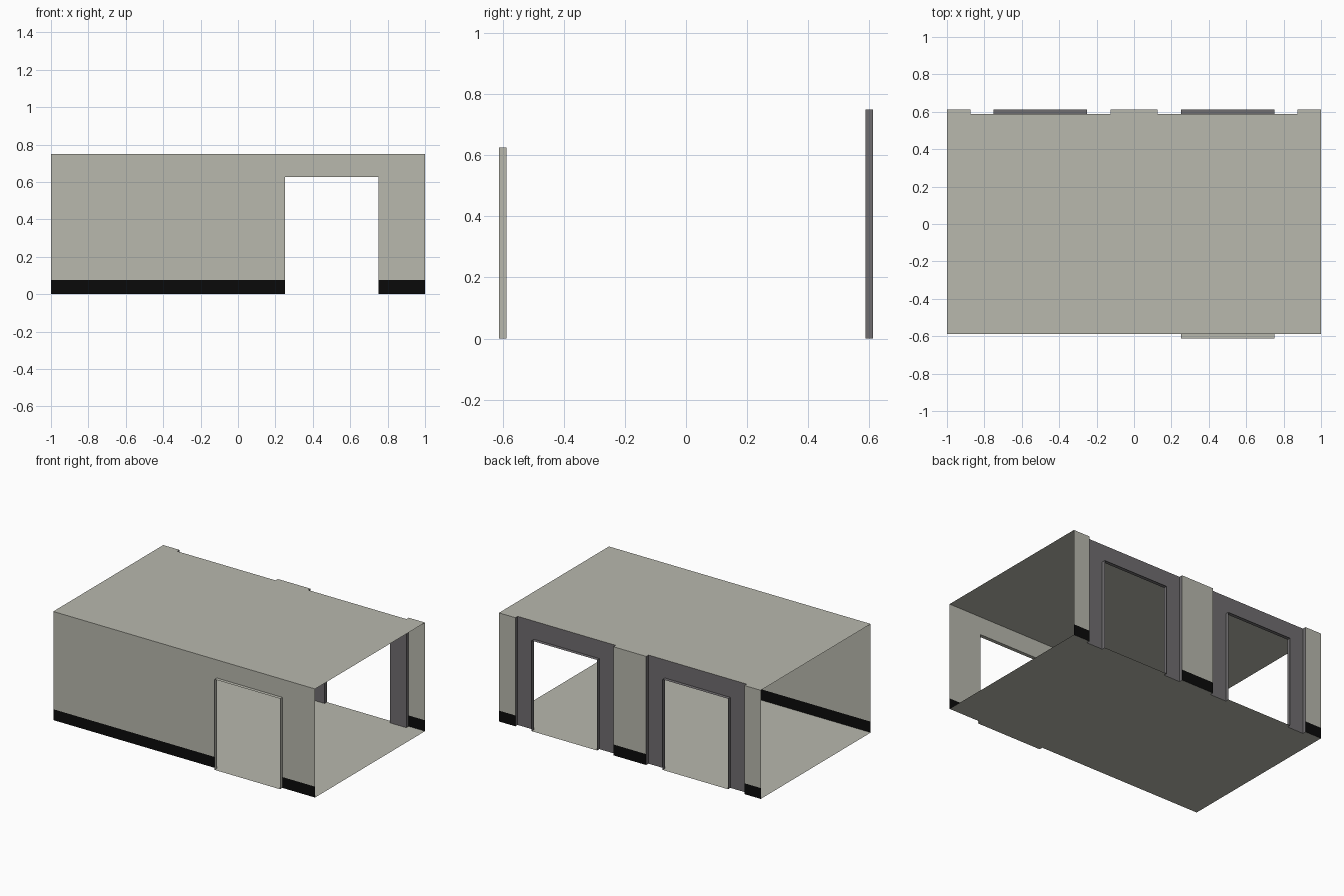
import bpy

old = bpy.data.objects.get("Cube")
if old:
    bpy.data.objects.remove(old, do_unlink=True)


def material(name, rgb):
    m = bpy.data.materials.new(name)
    m.use_nodes = True
    col = (*rgb, 1)
    m.diffuse_color = col
    bsdf = m.node_tree.nodes["Principled BSDF"]
    bsdf.inputs["Base Color"].default_value = col
    bsdf.inputs["Roughness"].default_value = 0.9
    return m


LIGHT = material("warm light grey", (0.48, 0.48, 0.42))
DARK = material("dark grey", (0.16, 0.153, 0.16))
BLACK = material("black trim", (0.003, 0.003, 0.003))

HEIGHT, DOOR_TOP, TRIM_TOP = 0.75, 0.625, 0.075
INNER, OUTER = 0.5875, 0.6125
DOOR = 0.25        # half width of a doorway
BAY = 0.375        # half width of a dark wall bay


def sheet(name, quads, mats):
    """Thin surface from quads; faces below the trim line take the second colour."""
    verts = [v for q in quads for v in q]
    faces = [range(i, i + 4) for i in range(0, len(verts), 4)]
    me = bpy.data.meshes.new(name)
    me.from_pydata(verts, [], [list(f) for f in faces])
    for m in mats:
        me.materials.append(m)
    if len(mats) > 1:
        for p in me.polygons:
            p.material_index = int(p.center.z < TRIM_TOP)
    ob = bpy.data.objects.new(name, me)
    bpy.context.collection.objects.link(ob)
    return ob


def upright(x0, x1, y, z0, z1):
    q = [(x0, y, z0), (x1, y, z0), (x1, y, z1), (x0, y, z1)]
    return q if y < 0 else q[::-1]


def flat(x0, x1, y0, y1, z, up=True):
    q = [(x0, y0, z), (x1, y0, z), (x1, y1, z), (x0, y1, z)]
    return q if up else q[::-1]


def side(x, y0, y1, z1):
    return [(x, y0, 0), (x, y1, 0), (x, y1, z1), (x, y0, z1)]


def trimmed(x0, x1, y):
    return [upright(x0, x1, y, 0, TRIM_TOP), upright(x0, x1, y, TRIM_TOP, HEIGHT)]


def door_lining(name, x, sign, mat):
    """Shallow open sleeve around a doorway."""
    a, b = sorted((sign * INNER, sign * OUTER))
    l, r = x - DOOR, x + DOOR
    sheet(name, [side(l, a, b, DOOR_TOP), side(r, a, b, DOOR_TOP)[::-1],
                 flat(l, r, a, b, DOOR_TOP)], [mat])
    sheet(name + "_sill", [flat(l, r, a, b, 0)], [LIGHT])


# Floor and ceiling
sheet("floor", [flat(-1, 1, -INNER, INNER, 0, False)], [LIGHT])
sheet("ceiling", [flat(-1, 1, -INNER, INNER, HEIGHT)], [LIGHT])

# Front wall with one doorway
fx = 0.5
sheet("front_wall",
      trimmed(-1, fx - DOOR, -INNER) + trimmed(fx + DOOR, 1, -INNER)
      + [upright(fx - DOOR, fx + DOOR, -INNER, DOOR_TOP, HEIGHT)], [LIGHT, BLACK])
door_lining("front_door_lining", fx, -1, LIGHT)

# Back pillars standing proud of the bays
for name, x0, x1 in (("right", -1, -0.5 - BAY), ("middle", -0.5 + BAY, 0.5 - BAY),
                     ("left", 0.5 + BAY, 1)):
    sheet(f"back_pillar_{name}", trimmed(x0, x1, OUTER), [LIGHT, BLACK])
    sheet(f"back_pillar_{name}_caps", [flat(x0, x1, INNER, OUTER, HEIGHT),
                                       flat(x0, x1, INNER, OUTER, 0, False)], [LIGHT])

# Dark back bays with doorways and the returns beside them
for name, x in (("right", -0.5), ("left", 0.5)):
    sheet(f"back_bay_{name}",
          [upright(x - BAY, x - DOOR, INNER, 0, HEIGHT),
           upright(x + DOOR, x + BAY, INNER, 0, HEIGHT),
           upright(x - DOOR, x + DOOR, INNER, DOOR_TOP, HEIGHT),
           side(x - BAY, INNER, OUTER, HEIGHT),
           side(x + BAY, INNER, OUTER, HEIGHT)[::-1]], [DARK])
    door_lining(f"back_door_lining_{name}", x, 1, DARK)
